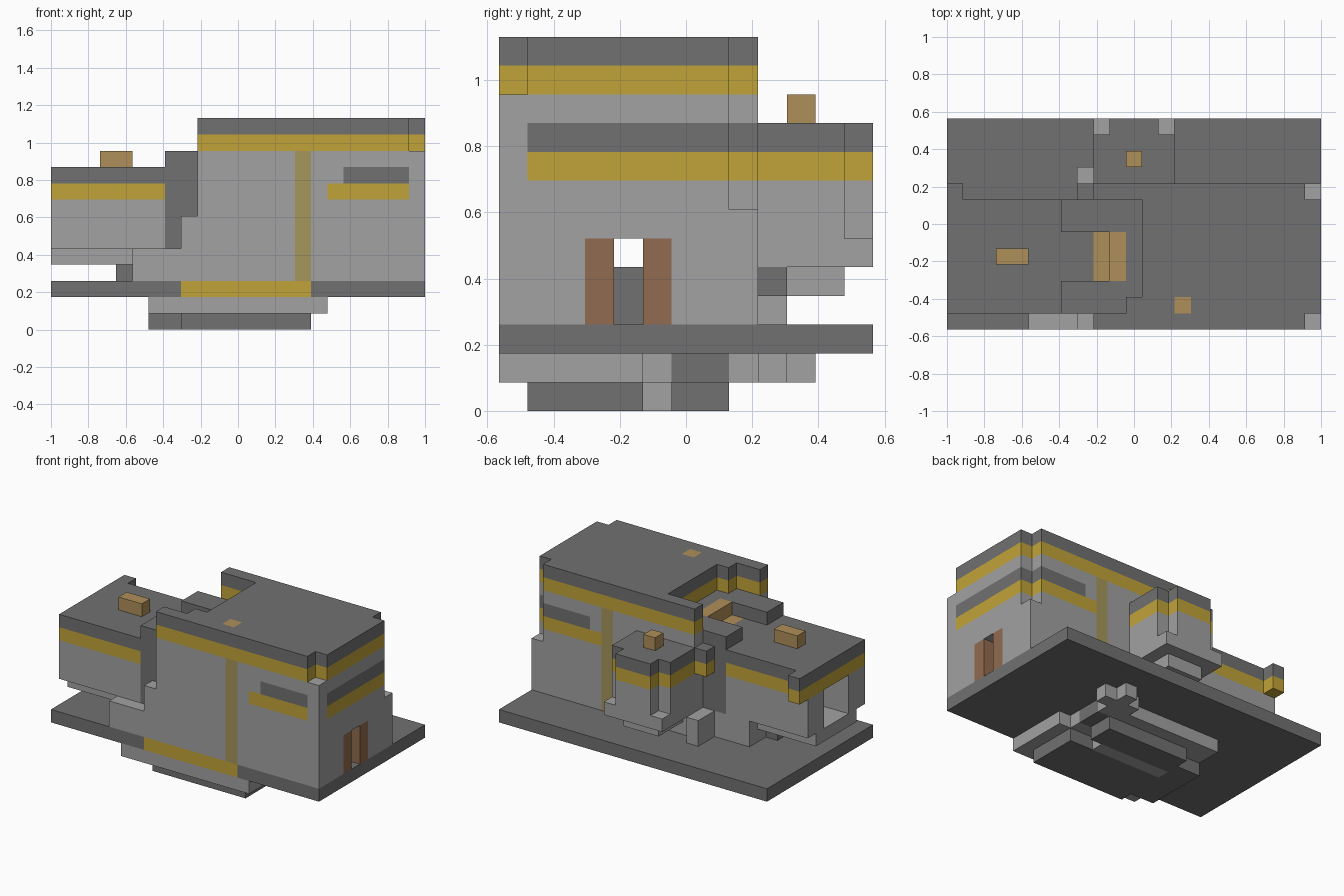
import bpy
import bmesh
from mathutils import Vector

UNIT = 2 / 23                       # edge of one building block
ORIGIN = Vector((-1, -6.5 * UNIT, 0))

if "Cube" in bpy.data.objects:
    bpy.data.objects.remove(bpy.data.objects["Cube"], do_unlink=True)

COLOURS = {
    "light_stone": (0.36, 0.36, 0.36),
    "dark_stone": (0.165, 0.165, 0.165),
    "gold": (0.53, 0.37, 0.04),
    "faded_gold": (0.38, 0.31, 0.11),
    "tan": (0.43, 0.275, 0.10),
    "brown": (0.285, 0.147, 0.08),
}
LIGHT, DARK, GOLD, FADED, TAN, BROWN = range(len(COLOURS))
CUT = None

materials = []
for label, rgb in COLOURS.items():
    mat = bpy.data.materials.new(label)
    mat.use_nodes = True
    mat.diffuse_color = (*rgb, 1)
    shader = mat.node_tree.nodes["Principled BSDF"]
    shader.inputs["Base Color"].default_value = (*rgb, 1)
    shader.inputs["Roughness"].default_value = 0.9
    materials.append(mat)


def part(name, *steps):
    """Fill, repaint or cut block ranges in order, then skin the result."""
    cells = {}
    for colour, xs, ys, zs in steps:
        for x in range(*xs):
            for y in range(*ys):
                for z in range(*zs):
                    if colour is CUT:
                        cells.pop((x, y, z), None)
                    else:
                        cells[x, y, z] = colour
    bm = bmesh.new()
    for cell, colour in cells.items():
        for axis in range(3):
            for side in (0, 1):
                near = list(cell)
                near[axis] += 2 * side - 1
                if tuple(near) in cells:
                    continue
                corners = []
                for a, b in ((0, 0), (1, 0), (1, 1), (0, 1)):
                    p = Vector(cell)
                    p[axis] += side
                    p[(axis + 1) % 3] += a
                    p[(axis + 2) % 3] += b
                    corners.append(bm.verts.new(ORIGIN + p * UNIT))
                if not side:
                    corners.reverse()
                bm.faces.new(corners).material_index = colour
    bmesh.ops.remove_doubles(bm, verts=bm.verts, dist=UNIT / 100)
    bmesh.ops.dissolve_limit(bm, angle_limit=0.01, verts=bm.verts,
                             edges=bm.edges, delimit={'MATERIAL'})
    mesh = bpy.data.meshes.new(name)
    bm.to_mesh(mesh)
    bm.free()
    for mat in materials:
        mesh.materials.append(mat)
    bpy.context.collection.objects.link(bpy.data.objects.new(name, mesh))


# Broad platform with a painted front edge
part("base_slab",
     (DARK, (0, 23), (0, 13), (2, 3)),
     (GOLD, (8, 16), (0, 1), (2, 3)))

# Stepped supports under the platform
part("upper_support",
     (LIGHT, (6, 16), (0, 9), (1, 2)),
     (LIGHT, (16, 17), (0, 5), (1, 2)),
     (DARK, (15, 16), (6, 8), (1, 2)),
     (LIGHT, (14, 17), (9, 10), (1, 2)),
     (LIGHT, (15, 16), (10, 11), (1, 2)))
part("lower_support",
     (DARK, (8, 16), (1, 5), (0, 1)),
     (DARK, (6, 8), (2, 7), (0, 1)),
     (LIGHT, (8, 14), (5, 6), (0, 1)),
     (DARK, (8, 15), (6, 8), (0, 1)))

# Main hall: walls, trim, windows, doorway and roof court
part("main_hall",
     (LIGHT, (9, 23), (0, 9), (3, 11)),
     (GOLD, (9, 23), (0, 9), (11, 12)),
     (DARK, (9, 23), (0, 9), (12, 13)),
     (FADED, (15, 16), (0, 1), (3, 11)),      # front pilaster
     (FADED, (16, 17), (8, 9), (3, 11)),      # back pilaster
     (GOLD, (17, 22), (0, 1), (8, 9)),        # window sills
     (GOLD, (17, 22), (8, 9), (8, 9)),
     (GOLD, (22, 23), (1, 8), (8, 9)),
     (DARK, (18, 22), (0, 1), (9, 10)),       # window bands
     (DARK, (18, 22), (8, 9), (9, 10)),
     (DARK, (22, 23), (1, 8), (9, 10)),
     (BROWN, (22, 23), (3, 6), (3, 6)),       # door frame
     (TAN, (14, 15), (1, 2), (12, 13)),       # roof hatch
     (CUT, (22, 23), (4, 5), (3, 6)),
     (CUT, (12, 22), (1, 8), (3, 11)),
     (CUT, (9, 12), (1, 8), (3, 13)),
     (GOLD, (11, 12), (1, 2), (11, 12)),
     (DARK, (11, 12), (1, 2), (12, 13)),
     (CUT, (22, 23), (0, 1), (11, 13)),
     (CUT, (22, 23), (8, 9), (7, 13)))

# Stepped lower walls and the floor that raises the passage
part("stepped_wall",
     (LIGHT, (5, 9), (0, 8), (3, 5)),
     (LIGHT, (8, 9), (0, 1), (5, 7)),
     (LIGHT, (8, 9), (8, 10), (3, 5)),
     (DARK, (9, 12), (1, 8), (3, 5)),
     (DARK, (4, 5), (3, 6), (3, 4)))

# Raised link between hall and wing, with a stair on top
part("link_block",
     (DARK, (7, 12), (1, 8), (5, 11)),
     (TAN, (9, 11), (3, 6), (9, 11)),
     (CUT, (7, 9), (3, 6), (10, 11)),
     (CUT, (9, 10), (3, 6), (10, 11)),
     (CUT, (7, 12), (3, 6), (5, 8)))
part("link_corner",
     (GOLD, (8, 9), (8, 9), (8, 9)),
     (DARK, (8, 9), (8, 9), (9, 10)))

# Side wing with an open end
part("side_wing",
     (LIGHT, (0, 7), (1, 8), (5, 8)),
     (GOLD, (0, 7), (1, 8), (8, 9)),
     (DARK, (0, 7), (1, 8), (9, 10)),
     (GOLD, (0, 1), (8, 9), (8, 9)),
     (DARK, (0, 1), (8, 9), (9, 10)),
     (CUT, (0, 7), (3, 6), (5, 8)))
part("wing_floor", (LIGHT, (0, 5), (2, 7), (4, 5)))

# Back annex with notched corners
part("back_annex",
     (LIGHT, (9, 14), (9, 13), (5, 8)),
     (GOLD, (9, 14), (9, 13), (8, 9)),
     (DARK, (9, 14), (9, 13), (9, 10)),
     (CUT, (9, 10), (12, 13), (6, 10)),
     (CUT, (13, 14), (12, 13), (6, 10)))
part("annex_floor",
     (LIGHT, (10, 13), (9, 12), (4, 5)),
     (DARK, (13, 14), (9, 10), (4, 5)))

# Rooftop boxes
part("wing_chimney", (TAN, (3, 5), (4, 5), (10, 11)))
part("annex_chimney", (TAN, (11, 12), (10, 11), (10, 11)))
